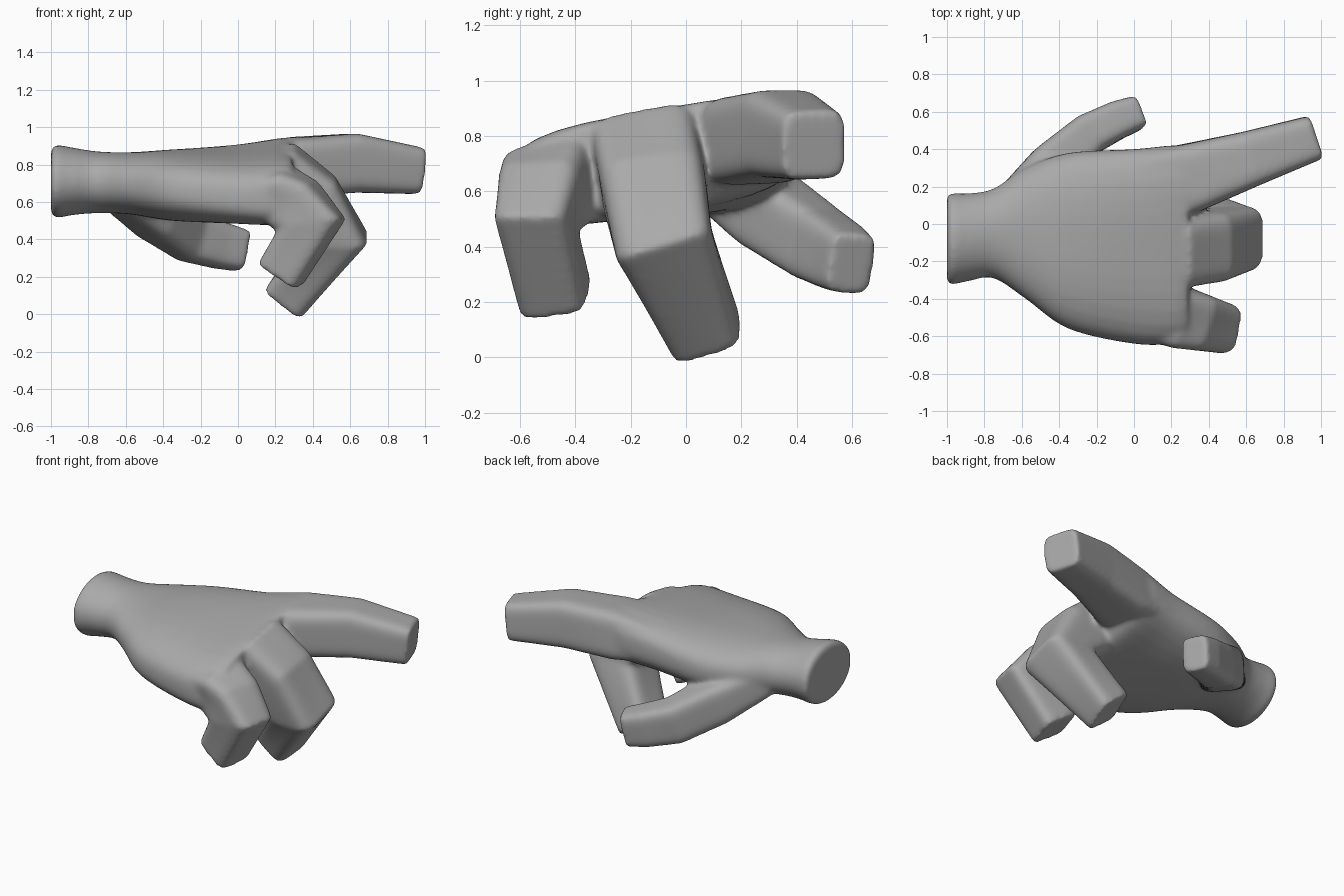
import bpy, bmesh, math
from mathutils import Vector

cube = bpy.data.objects.get("Cube")
if cube:
    bpy.data.objects.remove(cube)

skin = bpy.data.materials.new("soft_grey")
skin.use_nodes = True
grey = (0.4, 0.4, 0.4, 1)
skin.diffuse_color = grey
skin.node_tree.nodes["Principled BSDF"].inputs["Base Color"].default_value = grey

bm = bmesh.new()
RING = 40


def add_ring(centre, side, up, power):
    """Superellipse cross-section."""
    ring = []
    for i in range(RING):
        a = math.tau * i / RING
        c, s = math.cos(a), math.sin(a)
        r = (abs(c) ** power + abs(s) ** power) ** (-1 / power)
        ring.append(bm.verts.new(centre + side * c * r + up * s * r))
    return ring


def skin_rings(rings):
    for a, b in zip(rings, rings[1:]):
        for i in range(RING):
            j = (i + 1) % RING
            bm.faces.new((a[i], a[j], b[j], b[i]))
    bm.faces.new(list(reversed(rings[0])))
    bm.faces.new(rings[-1])


def smooth_rows(rows, steps=6):
    """Catmull-Rom interpolation of section rows."""
    rows = [Vector(r) for r in rows]
    out = []
    for k in range(len(rows) - 1):
        p1, p2 = rows[k], rows[k + 1]
        m1 = (p2 - rows[max(k - 1, 0)]) / 2
        m2 = (rows[min(k + 2, len(rows) - 1)] - p1) / 2
        for n in range(steps):
            t = n / steps
            h = t * t * (3 - 2 * t)
            out.append(p1 * (1 - h) + p2 * h
                       + m1 * (t * (1 - t) ** 2) - m2 * (t * t * (1 - t)))
    return out + [rows[-1]]


def finger(rows, hint, power=5):
    """Mitred tube; each row is x, y, z, half width, half height, sideways tilt."""
    pts = [Vector(r[:3]) for r in rows]
    rings = []
    for k, row in enumerate(rows):
        t = Vector()
        if k:
            t += (pts[k] - pts[k - 1]).normalized()
        if k < len(pts) - 1:
            t += (pts[k + 1] - pts[k]).normalized()
        t.normalize()
        tilted = hint + Vector((0, 0, row[5]))
        side = (tilted - t * tilted.dot(t)).normalized()
        rings.append(add_ring(pts[k], side * row[3], t.cross(side) * row[4], power))
    skin_rings(rings)


# Wrist and palm: x, y, z, half width, half height, tilt, roundness
palm = [
    (-1.0, -.08, .71, .24, .17, 0, 2),
    (-.97, -.08, .71, .245, .195, 0, 2),
    (-.88, -.07, .71, .235, .18, 0, 2),
    (-.75, -.05, .705, .24, .165, 0, 2.1),
    (-.58, -.05, .70, .35, .165, .01, 2.3),
    (-.35, -.09, .69, .47, .185, .03, 2.6),
    (0, -.12, .695, .52, .185, .07, 3),
    (.22, -.11, .71, .53, .185, .09, 3.5),
    (.29, -.11, .735, .51, .155, .1, 3.5),
]
skin_rings([add_ring(Vector(r[:3]), Vector((0, r[3], r[5])), Vector((0, 0, r[4])), r[6])
            for r in smooth_rows(palm)])

# Pointing finger
across = Vector((0, 1, 0))
finger([(.05, .2, .77, .18, .12, .1), (.3, .245, .785, .185, .16, .05),
        (.62, .348, .808, .15, .158, 0), (.967, .463, .767, .12, .125, 0)], across)
# Curled middle finger
finger([(.06, -.135, .73, .16, .11, .2), (.24, -.135, .73, .192, .18, .2),
        (.39, -.115, .605, .19, .18, .12), (.52, -.08, .41, .18, .175, -.1),
        (.255, .075, .075, .13, .125, 0)], across)
# Curled outer finger, slightly splayed
finger([(.06, -.47, .64, .14, .1, .25), (.22, -.485, .64, .165, .15, .25),
        (.31, -.51, .58, .155, .16, .15), (.4, -.542, .49, .137, .17, 0),
        (.225, -.47, .21, .125, .125, 0)],
       Vector((.18, 1, 0)))
# Thumb
finger([(-.64, .1, .66, .12, .1, 0), (-.43, .3, .53, .14, .135, 0),
        (-.25, .475, .41, .11, .132, 0), (-.09, .555, .365, .1, .122, 0),
        (.028, .598, .338, .088, .11, 0)],
       Vector((-.6, .7, 0)))

mesh = bpy.data.meshes.new("pointing_hand")
bm.normal_update()
bm.to_mesh(mesh)
bm.free()
mesh.materials.append(skin)
hand = bpy.data.objects.new("pointing_hand", mesh)
bpy.context.collection.objects.link(hand)

# Fuse the parts into one soft skin
remesh = hand.modifiers.new("fuse", 'REMESH')
remesh.mode = 'VOXEL'
remesh.voxel_size = 0.013
remesh.use_smooth_shade = True
soften = hand.modifiers.new("soften", 'SMOOTH')
soften.factor = 0.5
soften.iterations = 18
